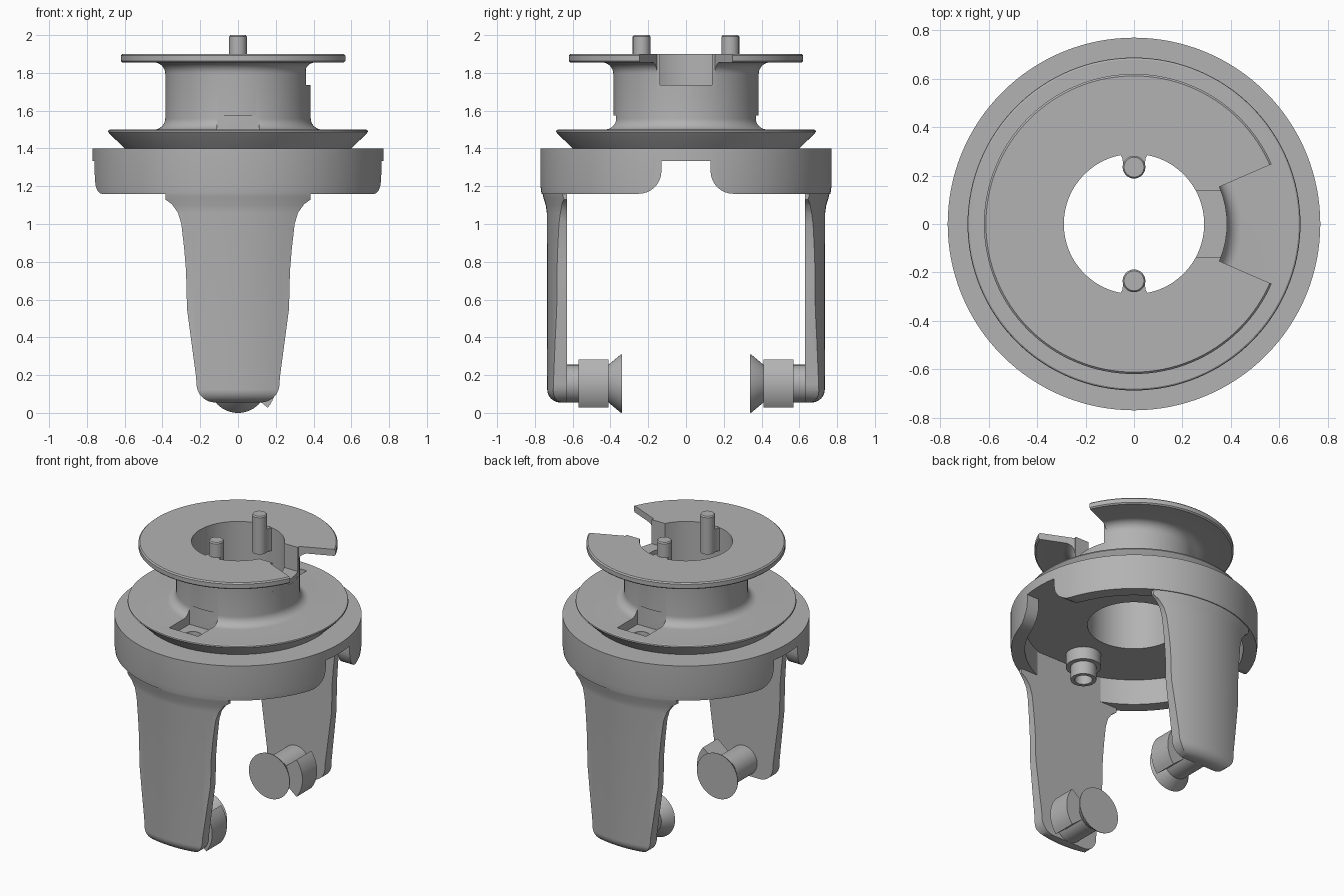
import bpy, bmesh, math

cube = bpy.data.objects.get("Cube")
if cube:
    bpy.data.objects.remove(cube, do_unlink=True)

grey = bpy.data.materials.new("plain grey")
grey.use_nodes = True
grey.diffuse_color = (0.45, 0.45, 0.45, 1)
grey.node_tree.nodes["Principled BSDF"].inputs["Base Color"].default_value = (0.45, 0.45, 0.45, 1)


def finish(name, bm):
    bmesh.ops.recalc_face_normals(bm, faces=bm.faces)
    mesh = bpy.data.meshes.new(name)
    bm.to_mesh(mesh)
    bm.free()
    mesh.materials.append(grey)
    obj = bpy.data.objects.new(name, mesh)
    bpy.context.collection.objects.link(obj)
    return obj


def lathe(name, pts, place=None, closed=False, steps=96):
    """Turn a (radius, height) profile about z, then move it with place."""
    bm = bmesh.new()
    vs = [bm.verts.new((r, 0, z)) for r, z in pts]
    for a, b in zip(vs, vs[1:] + vs[:1] if closed else vs[1:]):
        bm.edges.new((a, b))
    bmesh.ops.spin(bm, geom=bm.verts[:] + bm.edges[:], cent=(0, 0, 0), axis=(0, 0, 1),
                   angle=math.tau, steps=steps)
    bmesh.ops.remove_doubles(bm, verts=bm.verts, dist=1e-5)
    if place:
        for v in bm.verts:
            v.co = place(*v.co)
    return finish(name, bm)


def prism(name, pts, lo, hi, place):
    """Extrude an outline from lo to hi; place maps (u, v, w) to x, y, z."""
    bm = bmesh.new()
    ends = [[bm.verts.new(place(u, v, w)) for u, v in pts] for w in (lo, hi)]
    bm.faces.new(ends[0])
    bm.faces.new(ends[1])
    for i in range(len(pts)):
        j = (i + 1) % len(pts)
        bm.faces.new((ends[0][i], ends[0][j], ends[1][j], ends[1][i]))
    return finish(name, bm)


def combine(obj, tool, operation="DIFFERENCE"):
    mod = obj.modifiers.new("combine", "BOOLEAN")
    mod.operation, mod.solver, mod.object = operation, "EXACT", tool
    bpy.context.view_layer.update()
    graph = bpy.context.evaluated_depsgraph_get()
    mesh = bpy.data.meshes.new_from_object(obj.evaluated_get(graph))
    obj.modifiers.clear()
    obj.data = mesh
    bpy.data.objects.remove(tool, do_unlink=True)


def arc(cx, cy, r, a, b, n=8):
    return [(cx + r * math.cos(math.radians(a + (b - a) * i / n)),
             cy + r * math.sin(math.radians(a + (b - a) * i / n))) for i in range(n + 1)]


def rect(u0, u1, v0, v1):
    return [(u0, v0), (u1, v0), (u1, v1), (u0, v1)]


def along_z(u, v, w):
    return (u, v, w)


def along_x(u, v, w):
    return (w, u, v)


# Body: hollow skirt, sloped lower flange, hub and upper flange
profile = [(0.29, 1.335), (0.68, 1.335), (0.68, 1.16), (0.765, 1.16), (0.77, 1.2), (0.77, 1.4),
           (0.60, 1.4), (0.68, 1.478), (0.688, 1.488), (0.686, 1.496), (0.68, 1.5)]
profile += arc(0.445, 1.56, 0.06, 270, 180) + arc(0.445, 1.795, 0.06, 180, 90)
profile += [(0.612, 1.855), (0.62, 1.863), (0.62, 1.892), (0.612, 1.9), (0.29, 1.9)]
body = lathe("spool_body", profile, closed=True, steps=128)

# Radial gap in the upper flange and the slot through the hub
gap = arc(0, 0, 0.385, -23.5, 23.5) + arc(0, 0, 0.9, 23.5, -23.5)
combine(body, prism("gap_cutter", gap, 1.7, 2.1, along_z))
combine(body, prism("slot_cutter", rect(0.2, 0.5, -0.137, 0.137), 1.735, 2.1, along_z))

# Arched openings on both sides of the skirt
arch = [(-0.25, 1.1)] + arc(-0.25, 1.28, 0.12, -90, 0) + [(-0.13, 1.333), (0.13, 1.333)]
arch += arc(0.25, 1.28, 0.12, 180, 270) + [(0.25, 1.1)]
for lo, hi in ((-0.9, -0.5), (0.5, 0.9)):
    combine(body, prism("arch_cutter", arch, lo, hi, along_x))

outline = [(0.385, 1.33), (0.385, 1.13), (0.35, 1.105), (0.318, 1.06), (0.3, 1.0), (0.285, 0.87),
           (0.275, 0.75), (0.27, 0.55), (0.222, 0.19)] + arc(0.12, 0.155, 0.1, 0, -90)
outline += [(-x, z) for x, z in reversed(outline)]

for side, s in (("front", -1), ("back", 1)):
    # Screw pocket with a hole down through its boss
    pocket = rect(-0.11, 0.11, 0.37, 0.59)
    combine(body, prism("pocket_cutter", pocket, 1.44, 1.575, lambda u, v, w: (u, s * v, w)))
    combine(body, lathe("hole_cutter", [(0, 1.3), (0.055, 1.3), (0.055, 1.46), (0, 1.46)],
                        lambda x, y, z: (x, y + s * 0.49, z), steps=32))
    lathe(side + "_screw_boss", [(0.055, 1.16), (0.08, 1.16), (0.08, 1.25), (0.11, 1.25),
                                 (0.11, 1.337), (0.055, 1.337)],
          lambda x, y, z: (x, y + s * 0.49, z), closed=True, steps=48)

    # Drive pin and the neck joining it to the hub
    lathe(side + "_pin", [(0, 1.74), (0.047, 1.74), (0.047, 1.992), (0.041, 2.0), (0, 2.0)],
          lambda x, y, z: (x, y + s * 0.235, z), steps=40)
    neck = [(-0.045, 0.235), (0.045, 0.235), (0.047, 0.27), (0.065, 0.3), (-0.065, 0.3), (-0.047, 0.27)]
    prism(side + "_pin_neck", neck, 1.74, 1.898, lambda u, v, w: (u, s * v, w))

    # Leg: curved outside, flat inside, flared into the skirt
    leg = prism(side + "_leg", outline, 0.63, 0.9, lambda u, v, w: (u, s * w, v))
    shell = [(0, 0.0), (0.6, 0.0), (0.66, 0.055)] + arc(0.665, 0.125, 0.07, -85, 0)
    shell += [(0.737, 1.06), (0.743, 1.1), (0.755, 1.14), (0.764, 1.18), (0.764, 1.4), (0, 1.4)]
    combine(leg, lathe("leg_shell", shell, steps=128), "INTERSECT")

    # Inward stub with a flared end, and the fin on its left side
    lathe(side + "_stub", [(0, 0.65), (0.1, 0.65), (0.1, 0.41), (0.152, 0.348), (0.155, 0.34), (0, 0.34)],
          lambda x, y, z: (x, s * z, y + 0.155), steps=64)
    fin = [(0, 0.155)] + arc(0, 0.155, 0.203, -39, 39, 12)
    prism(side + "_stub_fin", fin, 0.41, 0.57, lambda u, v, w: (u, s * w, v))

# Smooth curved surfaces and keep crisp edges
bpy.ops.object.select_all(action="DESELECT")
for obj in bpy.context.collection.objects:
    if obj.type == "MESH":
        obj.select_set(True)
        bpy.context.view_layer.objects.active = obj
bpy.ops.object.shade_smooth_by_angle(angle=math.radians(32))
